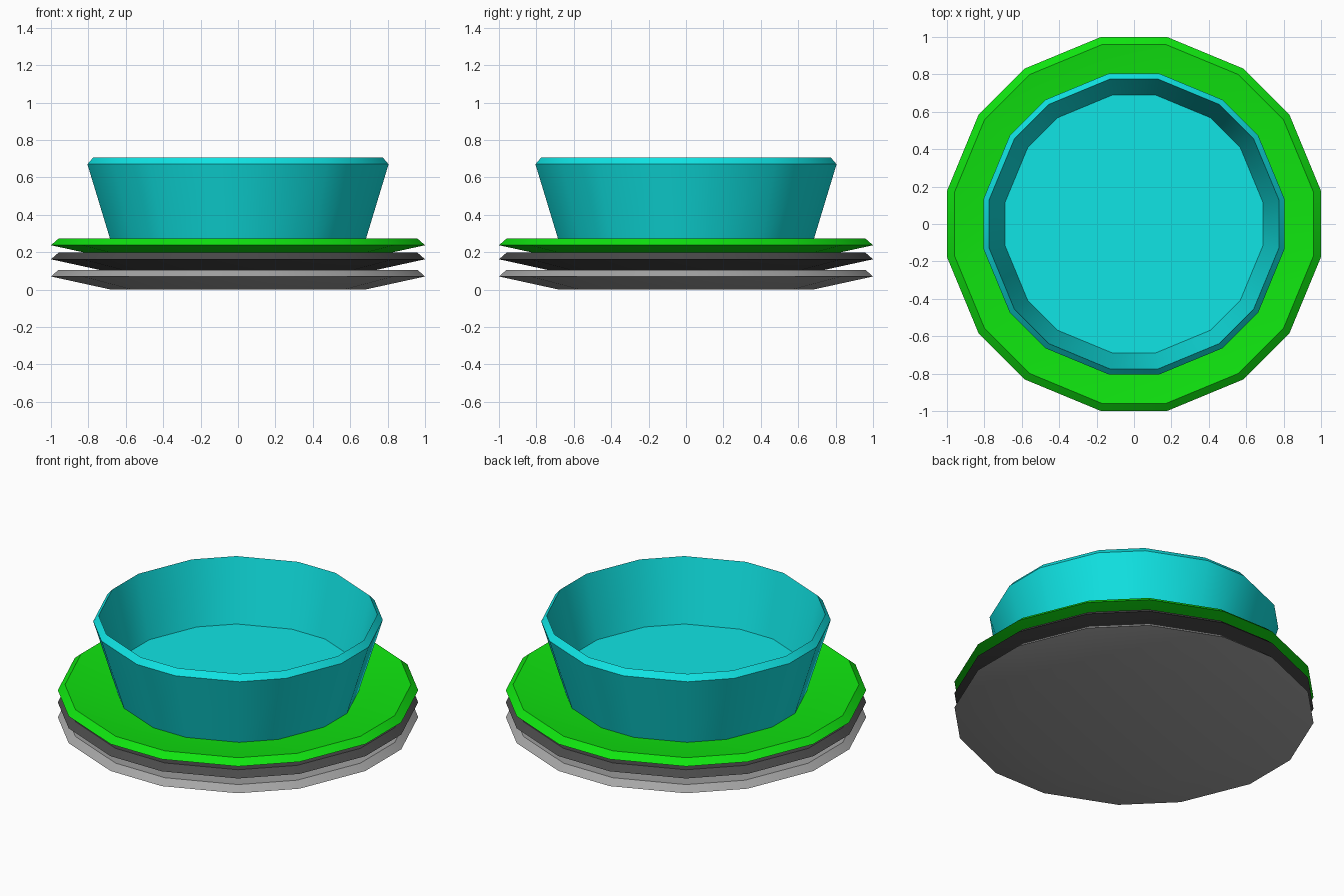
import bpy, bmesh
from math import sin, cos, radians

default = bpy.data.objects.get("Cube")
if default:
    bpy.data.objects.remove(default, do_unlink=True)


def material(name, colour):
    m = bpy.data.materials.new(name)
    m.use_nodes = True
    m.diffuse_color = (*colour, 1)
    m.node_tree.nodes["Principled BSDF"].inputs["Base Color"].default_value = (*colour, 1)
    return m


def turned_part(name, profile, base, half_step, mat):
    """Sweep (half width, height) points round a 16-sided outline of alternating long and short sides."""
    angles = [radians(k * 45 + s * half_step) for k in range(8) for s in (-1, 1)]
    bm = bmesh.new()
    rings = []
    for width, z in profile:
        r = width / cos(radians(half_step))
        rings.append([bm.verts.new((r * cos(a), r * sin(a), base + z)) for a in angles])
    n = len(angles)
    for low, high in zip(rings, rings[1:]):
        for i in range(n):
            j = (i + 1) % n
            bm.faces.new((low[i], low[j], high[j], high[i]))
    bm.faces.new(rings[0][::-1])
    bm.faces.new(rings[-1])
    bmesh.ops.recalc_face_normals(bm, faces=bm.faces)
    mesh = bpy.data.meshes.new(name)
    bm.to_mesh(mesh)
    bm.free()
    mesh.materials.append(mat)
    obj = bpy.data.objects.new(name, mesh)
    bpy.context.collection.objects.link(obj)
    bpy.ops.object.select_all(action='DESELECT')
    obj.select_set(True)
    bpy.context.view_layer.objects.active = obj
    bpy.ops.object.shade_smooth_by_angle(angle=radians(30))
    return obj


grey = material("mid grey", (0.38, 0.38, 0.38))
charcoal = material("charcoal", (0.068, 0.068, 0.068))
green = material("bright green", (0.005, 0.78, 0.005))
cyan = material("cyan", (0.005, 0.78, 0.78))

# Three stacked shallow plates: foot, outer rim, rim top, dished floor
plate = [(0.68, 0), (1.0, 0.07), (0.96, 0.105), (0.66, 0.062)]
for name, base, mat in (("bottom_plate", 0, grey),
                        ("middle_plate", 0.092, charcoal),
                        ("top_plate", 0.167, green)):
    turned_part(name, plate, base, 10, mat)

# Flared bowl: base, outer rim, rim top, inner floor
bowl = [(0.67, 0), (0.805, 0.445), (0.775, 0.48), (0.69, 0.098)]
turned_part("bowl", bowl, 0.225, 9.4, cyan)
